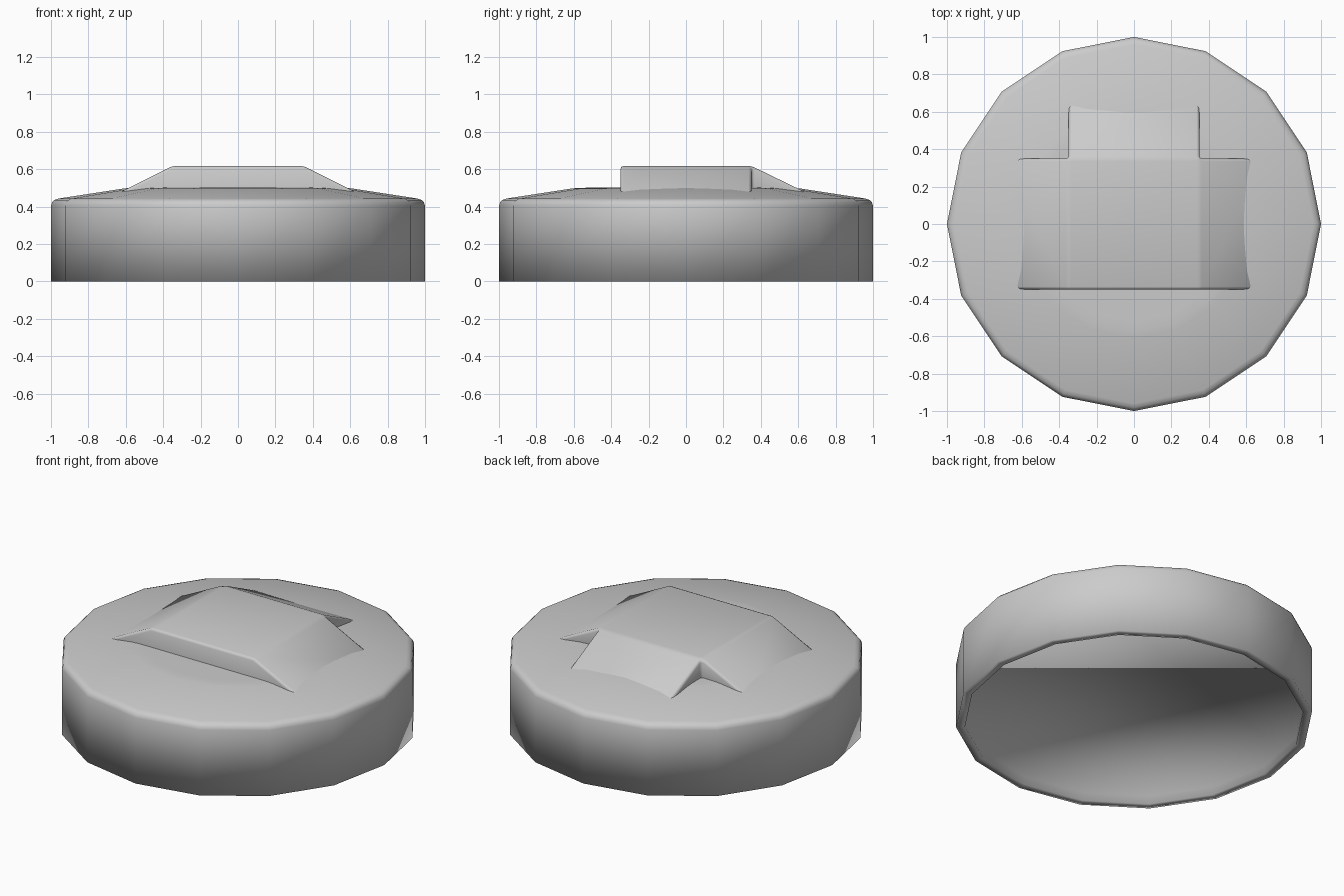
import bpy, bmesh, math

if "Cube" in bpy.data.objects:
    bpy.data.objects.remove(bpy.data.objects["Cube"])

SIDES = 16


def finish(name, bm, angle):
    bmesh.ops.recalc_face_normals(bm, faces=bm.faces)
    mesh = bpy.data.meshes.new(name)
    bm.to_mesh(mesh)
    bm.free()
    obj = bpy.data.objects.new(name, mesh)
    bpy.context.collection.objects.link(obj)
    bpy.ops.object.select_all(action='DESELECT')
    obj.select_set(True)
    bpy.context.view_layer.objects.active = obj
    if angle is None:
        bpy.ops.object.shade_smooth()
    else:
        bpy.ops.object.shade_smooth_by_angle(angle=math.radians(angle))
    return obj


# Cap body: (radius, height) profile from the shallow underside recess, round the rim, to the top
profile = [(0.95, 0.05), (0.95, 0.0), (1.0, 0.0), (1.0, 0.405), (0.994, 0.423),
           (0.982, 0.435), (0.96, 0.443), (0.61, 0.497), (0.575, 0.5), (0.53, 0.501)]
bm = bmesh.new()
rings = []
for r, z in profile:
    rings.append([bm.verts.new((r * math.cos(2 * math.pi * i / SIDES),
                                r * math.sin(2 * math.pi * i / SIDES), z))
                  for i in range(SIDES)])
for a, b in zip(rings, rings[1:]):
    for i in range(SIDES):
        j = (i + 1) % SIDES
        bm.faces.new((a[i], a[j], b[j], b[i]))
bm.faces.new(rings[0])
bm.faces.new(rings[-1])
finish("cap_body", bm, None)

# Raised grip: square top with sloping flaps left, right and back, upright front
H, OUT, BACK, TOP, LOW = 0.35, 0.705, 0.715, 0.617, 0.44
bm = bmesh.new()
top = {(x, y): bm.verts.new((x * H, y * H, TOP)) for x in (-1, 1) for y in (-1, 1)}
side = {(x, y): bm.verts.new((x * OUT, y * H, LOW)) for x in (-1, 1) for y in (-1, 1)}
inner = {x: bm.verts.new((x * H, H, LOW)) for x in (-1, 1)}
back = {x: bm.verts.new((x * H, BACK, LOW)) for x in (-1, 1)}
bm.faces.new((top[-1, -1], top[1, -1], top[1, 1], top[-1, 1]))
bm.faces.new((side[-1, -1], side[1, -1], top[1, -1], top[-1, -1]))
bm.faces.new((top[-1, 1], top[1, 1], back[1], back[-1]))
for x in (-1, 1):
    bm.faces.new((top[x, -1], side[x, -1], side[x, 1], top[x, 1]))
    bm.faces.new((top[x, 1], side[x, 1], inner[x]))
    bm.faces.new((top[x, 1], inner[x], back[x]))
bm.faces.new((side[-1, -1], side[-1, 1], inner[-1], back[-1],
              back[1], inner[1], side[1, 1], side[1, -1]))
grip = finish("grip", bm, None)
bevel = grip.modifiers.new("soft_edges", 'BEVEL')
bevel.width = 0.015
bevel.segments = 2
bevel.limit_method = 'ANGLE'
bevel.angle_limit = math.radians(20)
